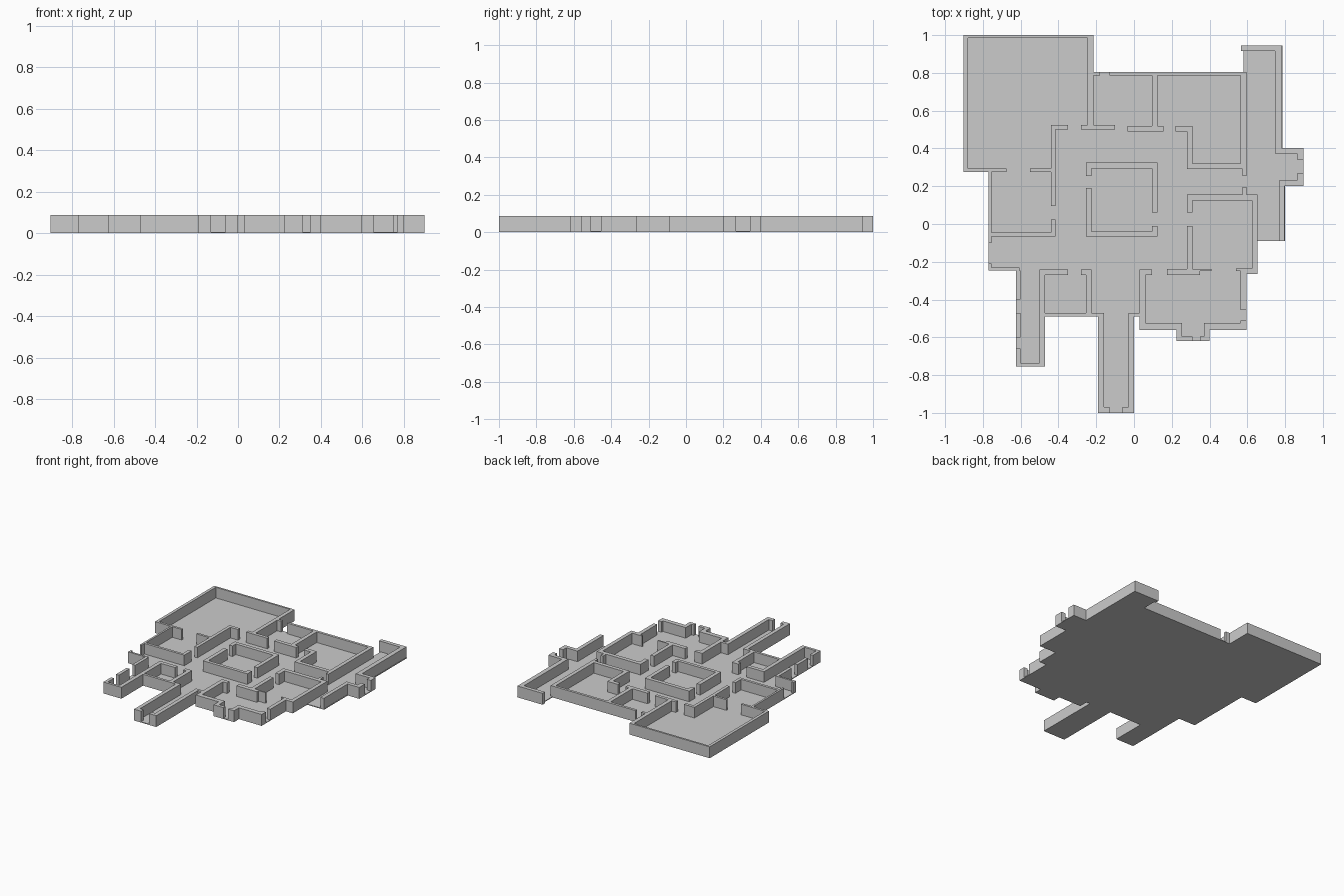
import bpy, bmesh

FLOOR_T = 0.006
WALL_TOP = 0.088


def slab(name, rects, z0, z1):
    """Merge (x0, x1, y0, y1) rectangles into one clean outline and extrude it."""
    xs = sorted({v for r in rects for v in r[:2]})
    ys = sorted({v for r in rects for v in r[2:]})
    bm = bmesh.new()
    grid = {}

    def vert(i, j):
        if (i, j) not in grid:
            grid[i, j] = bm.verts.new((xs[i], ys[j], z0))
        return grid[i, j]

    for i in range(len(xs) - 1):
        for j in range(len(ys) - 1):
            cx, cy = (xs[i] + xs[i + 1]) / 2, (ys[j] + ys[j + 1]) / 2
            if any(a < cx < b and c < cy < d for a, b, c, d in rects):
                bm.faces.new((vert(i, j), vert(i + 1, j), vert(i + 1, j + 1), vert(i, j + 1)))
    ext = bmesh.ops.extrude_face_region(bm, geom=bm.faces[:])
    for v in ext["geom"]:
        if isinstance(v, bmesh.types.BMVert):
            v.co.z = z1
    bmesh.ops.dissolve_limit(bm, angle_limit=0.01, verts=bm.verts[:], edges=bm.edges[:])
    bmesh.ops.recalc_face_normals(bm, faces=bm.faces[:])
    me = bpy.data.meshes.new(name)
    bm.to_mesh(me)
    bm.free()
    ob = bpy.data.objects.new(name, me)
    bpy.context.collection.objects.link(ob)
    return ob


# Floor plate, one rectangle per area
slab("floor", [
    (-0.903, -0.215, 0.275, 1.0),
    (-0.215, 0.60, 0.275, 0.805),
    (-0.77, 0.60, -0.245, 0.275),
    (0.58, 0.785, 0.20, 0.945),
    (0.785, 0.898, 0.20, 0.40),
    (0.60, 0.80, -0.09, 0.20),
    (0.60, 0.655, -0.265, -0.09),
    (-0.625, 0.595, -0.49, -0.245),
    (-0.625, -0.47, -0.755, -0.49),
    (-0.19, 0.0, -1.0, -0.49),
    (0.03, 0.595, -0.56, -0.49),
    (0.225, 0.40, -0.62, -0.56),
], 0, FLOOR_T)

walls = {}

# Large northwest room
walls["northwest_room_walls"] = [
    (-0.903, -0.88, 0.275, 1.0), (-0.903, -0.215, 0.985, 1.0),
    (-0.245, -0.215, 0.50, 1.0), (-0.28, -0.10, 0.50, 0.525),
    (-0.903, -0.675, 0.275, 0.293), (-0.55, -0.415, 0.275, 0.293),
    (-0.44, -0.415, 0.095, 0.525), (-0.44, -0.35, 0.50, 0.525),
]

# North and northeast rooms
walls["north_room_walls"] = [
    (-0.215, -0.18, 0.785, 0.805), (-0.13, 0.595, 0.785, 0.805),
    (0.095, 0.125, 0.49, 0.79), (-0.035, 0.155, 0.49, 0.52),
    (0.22, 0.31, 0.49, 0.52), (0.28, 0.31, 0.29, 0.52),
    (0.28, 0.595, 0.29, 0.32), (0.565, 0.595, 0.29, 0.805),
    (0.575, 0.595, 0.255, 0.29),
]

# East corridor with side porch
walls["east_corridor_walls"] = [
    (0.567, 0.782, 0.915, 0.945), (0.747, 0.782, 0.373, 0.945),
    (0.747, 0.898, 0.373, 0.402), (0.864, 0.898, 0.342, 0.402),
    (0.864, 0.898, 0.20, 0.268), (0.768, 0.898, 0.20, 0.23),
    (0.768, 0.798, -0.09, 0.23),
]

# East room
walls["east_room_walls"] = [
    (0.28, 0.655, 0.125, 0.157), (0.575, 0.595, 0.157, 0.195),
    (0.625, 0.655, -0.265, 0.157), (0.595, 0.655, -0.265, -0.235),
    (0.54, 0.625, -0.248, -0.235),
    (0.28, 0.31, 0.06, 0.157), (0.28, 0.31, -0.24, -0.01),
    (0.175, 0.35, -0.27, -0.237), (0.35, 0.41, -0.248, -0.237),
]

# Central room
walls["central_room_walls"] = [
    (-0.255, 0.125, 0.295, 0.325), (-0.255, 0.125, -0.065, -0.04),
    (-0.255, -0.225, 0.255, 0.325), (-0.255, -0.225, -0.065, 0.19),
    (0.095, 0.125, 0.06, 0.325), (0.095, 0.125, -0.065, -0.01),
]

# West room
walls["west_room_walls"] = [
    (-0.77, -0.755, -0.10, 0.275), (-0.77, -0.415, -0.065, -0.045),
    (-0.44, -0.415, -0.065, 0.025),
    (-0.77, -0.755, -0.245, -0.21), (-0.77, -0.605, -0.245, -0.23),
]

# Southwest room and passage
walls["southwest_room_walls"] = [
    (-0.625, -0.60, -0.40, -0.245), (-0.625, -0.60, -0.60, -0.47),
    (-0.625, -0.60, -0.755, -0.66), (-0.625, -0.47, -0.755, -0.735),
    (-0.50, -0.47, -0.755, -0.24), (-0.50, -0.35, -0.27, -0.24),
    (-0.28, -0.225, -0.27, -0.24), (-0.255, -0.225, -0.49, -0.24),
    (-0.50, -0.16, -0.49, -0.47),
]

# Long south entrance hall
walls["south_hall_walls"] = [
    (-0.19, -0.16, -1.0, -0.49), (-0.03, 0.0, -1.0, -0.47),
    (-0.19, -0.13, -1.0, -0.97), (-0.06, 0.0, -1.0, -0.97),
    (-0.03, 0.03, -0.49, -0.47),
]

# Southeast room with bay
walls["southeast_room_walls"] = [
    (0.03, 0.062, -0.56, -0.24), (0.03, 0.095, -0.27, -0.24),
    (0.03, 0.255, -0.56, -0.525), (0.225, 0.255, -0.62, -0.525),
    (0.225, 0.31, -0.62, -0.595), (0.35, 0.40, -0.62, -0.595),
    (0.37, 0.40, -0.62, -0.525), (0.37, 0.595, -0.56, -0.525),
    (0.565, 0.595, -0.455, -0.248), (0.565, 0.595, -0.56, -0.51),
]

for name, rects in walls.items():
    slab(name, rects, 0, WALL_TOP)
